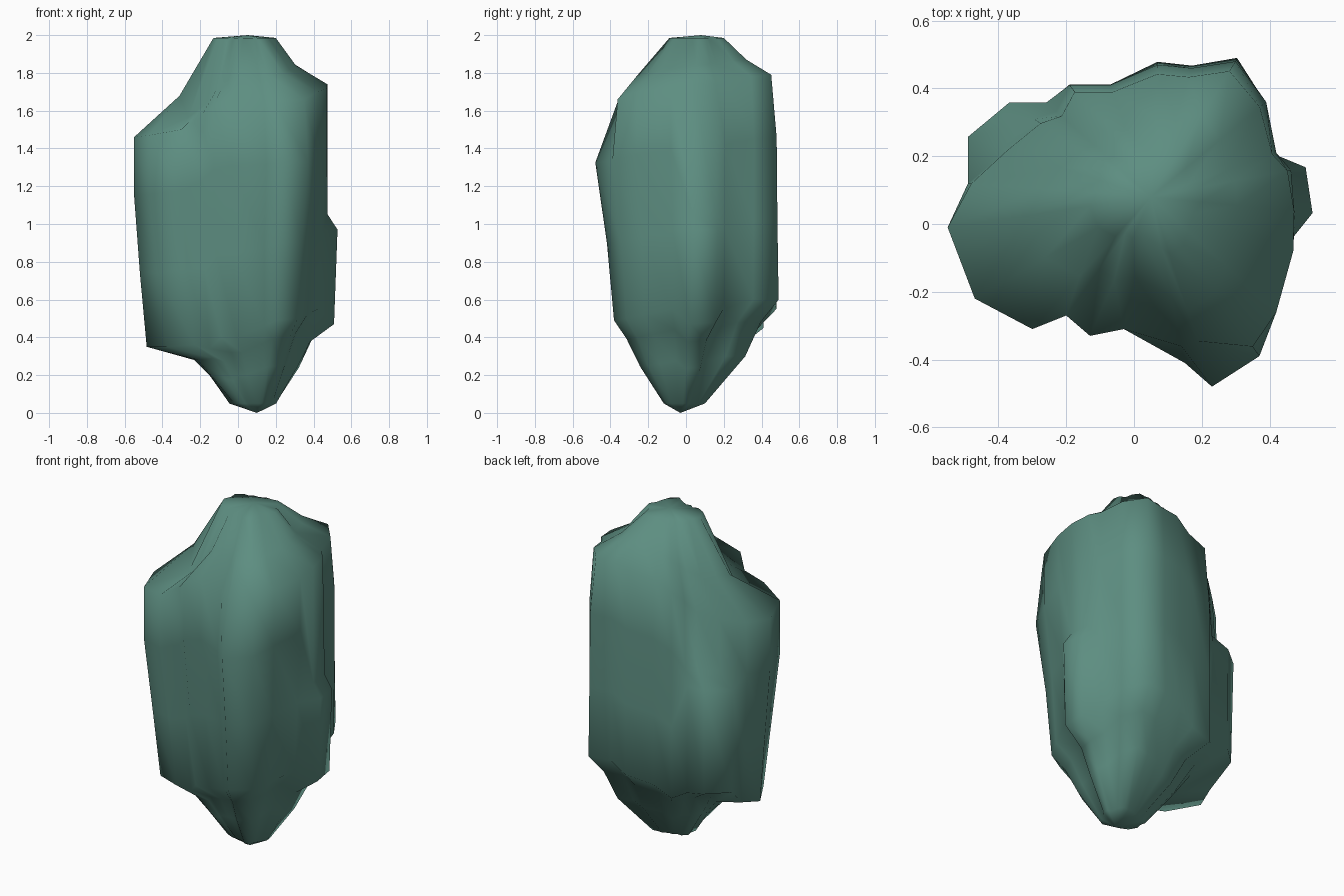
import bpy, bmesh, math
from mathutils import Vector

cube = bpy.data.objects.get("Cube")
if cube:
    bpy.data.objects.remove(cube, do_unlink=True)

# Single flat colour
green = bpy.data.materials.new("dull_sea_green")
green.use_nodes = True
COLOUR = (0.11, 0.27, 0.22, 1)
green.diffuse_color = COLOUR
green.node_tree.nodes["Principled BSDF"].inputs["Base Color"].default_value = COLOUR

# Vertical ridges around the stone: x, y, lower rim height, upper rim height,
# and for low lumps the height and scale of the step above them
RIDGES = [
    (.47, -.08, .55, 1.72), (.42, -.26, .52, 1.7), (.37, -.39, .5, 1.66),
    (.23, -.48, .49, 1.65), (.15, -.41, .46, 1.65), (-.03, -.31, .4, 1.66),
    (-.13, -.33, .4, 1.63), (-.2, -.27, .34, 1.56), (-.3, -.31, .36, 1.5),
    (-.47, -.22, .35, 1.47), (-.55, -.01, .35, 1.46),
    (-.49, .12, .38, 1.47), (-.5, .26, .5, 1.5, 1.2, .8),
    (-.37, .36, .5, 1.55, 1.2, .82), (-.26, .36, .48, 1.6, 1.2, .9),
    (-.19, .41, .45, 1.67), (-.07, .41, .5, 1.72), (.07, .47, .55, 1.76),
    (.17, .46, .6, 1.78), (.3, .48, .6, 1.79), (.39, .36, .6, 1.78),
    (.42, .21, .55, 1.76), (.52, .17, .48, 1.75, 1.05, .88),
    (.55, .03, .47, 1.74, 1.05, .85),
]
BASE = Vector((.1, -.03, 0))
CROWN = Vector((.05, .08, 2))
PIT = {8: .06, 9: .12}  # ridges beside the hollow in the front shoulder


def around(centre, x, y, scale, z):
    """Point of a ridge pulled towards a centre line, at a given height."""
    flat = centre.lerp(Vector((x, y, 0)), scale)
    return Vector((flat.x, flat.y, z))


def ridge_profile(dip, x, y, low, high, step=None, inset=1):
    """Points up one ridge, from near the base to near the crown."""
    narrow = .9 + .25 * y
    ledge = narrow * (.62 + .35 * abs(y) + .1 * x)
    lean = inset - .15 * max(y, 0) * inset - 2 * max(-y - .36, 0)
    chest = step or low + (high - low) * .72
    belly = step - .08 if step else low + (high - low) * .35
    return [
        around(BASE, x, y, .25 * narrow, .05),
        around(BASE, x, y, ledge - .16, low * .5),
        around(BASE, x, y, ledge, low * .8),
        around(BASE, x, y, narrow, low),
        around(CROWN, x, y, (1 + narrow) / 2, belly),
        around(CROWN, x, y, inset, chest),
        around(CROWN, x, y, lean, high),
        around(CROWN, x, y, .6 * inset, high + .42 * (1.98 - high) - dip),
        around(CROWN, x, y, .3, 1.985),
    ]


# Main stone, skinned between neighbouring ridges
bm = bmesh.new()
columns = [[bm.verts.new(p) for p in ridge_profile(PIT.get(i, 0), *ridge)]
           for i, ridge in enumerate(RIDGES)]
foot, peak = bm.verts.new(BASE), bm.verts.new(CROWN)
for i, left in enumerate(columns):
    right = columns[(i + 1) % len(columns)]
    for k in range(len(left) - 1):
        bm.faces.new((left[k], right[k], right[k + 1], left[k + 1]))
    bm.faces.new((foot, right[0], left[0]))
    bm.faces.new((peak, left[-1], right[-1]))
bmesh.ops.recalc_face_normals(bm, faces=bm.faces)
mesh = bpy.data.meshes.new("main_stone")
bm.to_mesh(mesh)
bm.free()
mesh.materials.append(green)
stone = bpy.data.objects.new("main_stone", mesh)
bpy.context.collection.objects.link(stone)
bpy.ops.object.select_all(action='DESELECT')
stone.select_set(True)
bpy.context.view_layer.objects.active = stone
bpy.ops.object.shade_smooth_by_angle(angle=math.radians(85))
